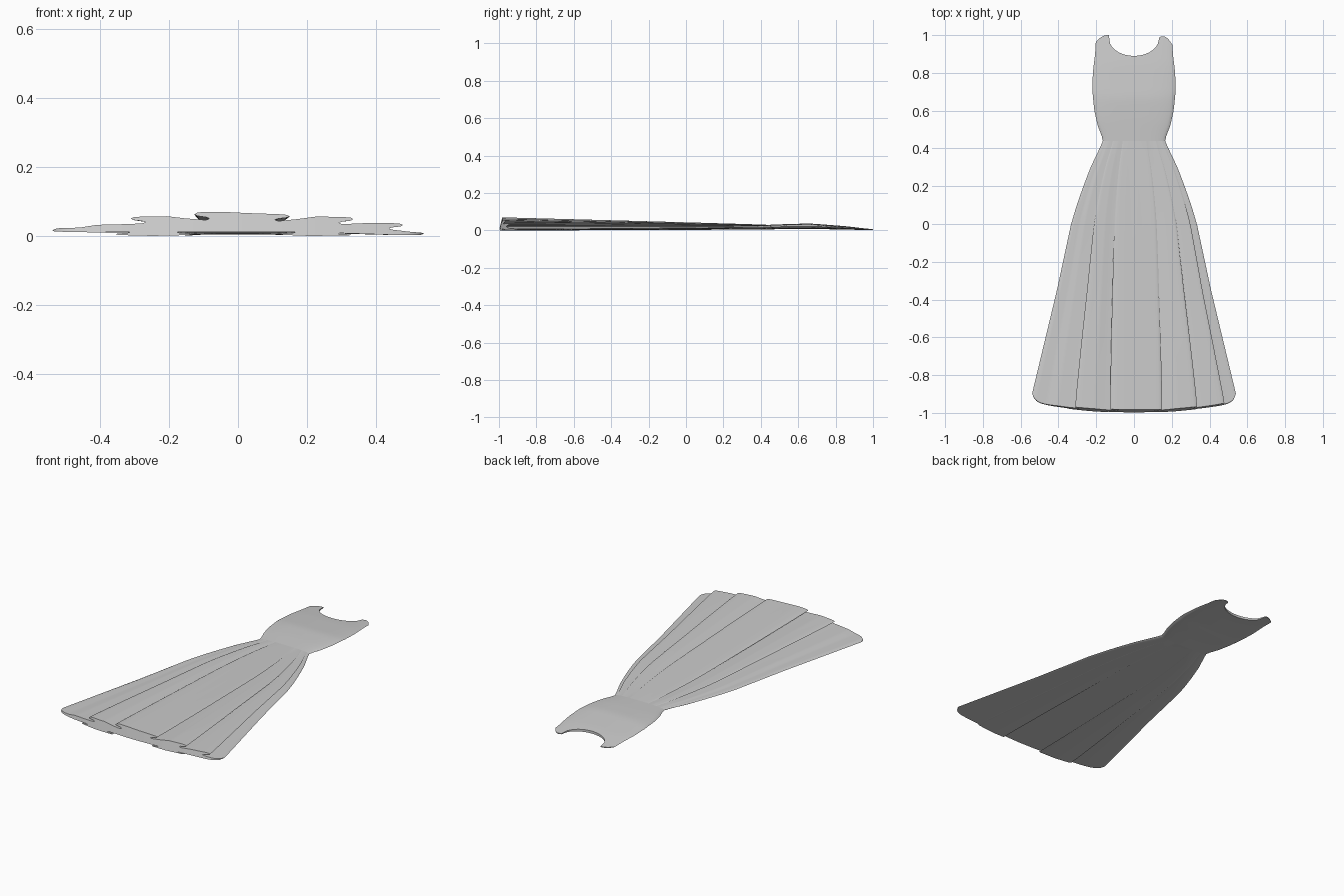
import bpy
import bmesh
from math import ceil, sqrt
from mathutils import Vector
from mathutils.geometry import delaunay_2d_cdt

cube = bpy.data.objects.get("Cube")
if cube:
    bpy.data.objects.remove(cube, do_unlink=True)

fabric = bpy.data.materials.new("grey fabric")
fabric.use_nodes = True
GREY = (0.6, 0.6, 0.6, 1)
fabric.diffuse_color = GREY
fabric.node_tree.nodes["Principled BSDF"].inputs["Base Color"].default_value = GREY

WAIST, HEM_HALF = 0.44, 0.54
OUTLINE = [(-1, 0.56), (-0.9, 0.54), (-0.35, 0.408), (0, 0.333), (0.1, 0.303),
           (0.2, 0.268), (0.3, 0.23), (0.4, 0.182), (0.44, 0.165), (0.47, 0.172),
           (0.52, 0.192), (0.6, 0.21), (0.7, 0.22), (0.8, 0.218), (0.9, 0.206), (1, 0.2)]
MIDDLE = [(0.44, 0.018), (0.55, 0.021), (0.68, 0.022), (0.85, 0.014), (1, 0.004)]
DEPTH = [(0.44, 0.012), (0.65, 0.015), (0.85, 0.009), (1, 0.003)]


def sample(table, y):
    """Linear interpolation in a table of (y, value)."""
    y = max(table[0][0], min(table[-1][0], y))
    for (a, p), (b, q) in zip(table, table[1:]):
        if y <= b:
            return p + (q - p) * (y - a) / (b - a)


def lens(u, y, side):
    """Height of the flattened body at fraction u of the half width."""
    bulge = sqrt(max(0, 1 - abs(u) ** 3))
    return sample(MIDDLE, y) + side * sample(DEPTH, y) * bulge


def finish(bm, name):
    bmesh.ops.remove_doubles(bm, verts=bm.verts, dist=0.00001)
    bmesh.ops.recalc_face_normals(bm, faces=bm.faces)
    mesh = bpy.data.meshes.new(name)
    bm.to_mesh(mesh)
    bm.free()
    mesh.materials.append(fabric)
    obj = bpy.data.objects.new(name, mesh)
    bpy.context.collection.objects.link(obj)
    bpy.ops.object.select_all(action="DESELECT")
    obj.select_set(True)
    bpy.context.view_layer.objects.active = obj
    bpy.ops.object.shade_smooth_by_angle(angle=1)


def fold(x, outer, inner, side):
    """Rounded pleat edge tucking back under itself, from outer to inner height."""
    gap = outer - inner
    shape = [(-0.03, 0), (-0.007, 0.1), (0, 0.3), (-0.007, 0.5),
             (-0.032, 0.65), (-0.042, 0.82), (-0.032, 1)]
    pts = [(x + side * dx, outer - gap * dz) for dx, dz in shape]
    return pts if side > 0 else pts[::-1]


def refine(points, step=0.012):
    """Split long spans of an open line into short ones."""
    out = []
    for (xa, za), (xb, zb) in zip(points, points[1:]):
        n = ceil(abs(xb - xa) / step) or 1
        out += [(xa + (xb - xa) * k / n, za + (zb - za) * k / n) for k in range(n)]
    return out + [points[-1]]


# Hem cross-section, front layer: overlapping pleats stepping up to the centre
front = [(-0.54, 0.016), (-0.52, 0.022), (-0.45, 0.024), (-0.4, 0.032), (-0.32, 0.034)]
front += fold(-0.303, 0.056, 0.036, -1)
front += [(-0.2, 0.057), (-0.15, 0.051)]
front += fold(-0.122, 0.07, 0.046, -1)
front += [(-0.05, 0.07), (0.03, 0.066)]
front += fold(0.145, 0.063, 0.043, 1)
front += [(0.17, 0.049), (0.22, 0.056)]
front += fold(0.326, 0.055, 0.034, 1)
front += [(0.36, 0.037)]
front += fold(0.47, 0.037, 0.018, 1)
front += [(0.49, 0.012), (0.53, 0.009), (0.54, 0.006)]

# Back layer: two low panels either side of a recessed centre
back = [(-0.53, 0.013), (-0.5, 0.012), (-0.4, 0.01)]
back += fold(-0.345, 0.002, 0.012, -1)
back += [(-0.24, 0)]
back += fold(-0.13, 0.002, 0.012, 1)
back += [(0, 0.011)]
back += fold(0.12, 0.002, 0.012, -1)
back += [(0.2, 0)]
back += fold(0.32, 0.001, 0.008, 1)
back += [(0.38, 0.005), (0.46, 0.002), (0.52, 0.002)]
section = [(x, z, 1) for x, z in refine(front)]
section += [(x, z, -1) for x, z in refine(back)[::-1]]

# Skirt: pleats open out from the flat waist to the hem
bm = bmesh.new()
rings = []
STEPS = 36
for i in range(STEPS + 1):
    s = i / STEPS
    ring = []
    for x, z, side in section:
        t = x / HEM_HALF
        hem_y = -1 + 0.25 * z + 0.055 * t * t + 0.045 * abs(t) ** 24
        y = WAIST + (hem_y - WAIST) * s
        power = 0.68 + 0.32 * s
        u = abs(t) ** power * (1 if t > 0 else -1)
        base = 0.012 + 0.055 * (1 - t * t) if side > 0 else 0.006
        height = lens(u, WAIST, side) * (1 - s) + base * s + (z - base) * sqrt(s)
        ring.append(bm.verts.new((u * sample(OUTLINE, y), y, height)))
    rings.append(ring)
for a, b in zip(rings, rings[1:]):
    for k in range(len(section)):
        n = (k + 1) % len(section)
        bm.faces.new((a[k], a[n], b[n], b[k]))

# Hem edge closing the front layer to the back layer in upright strips
count = len(section)
flat = [Vector((4 * x, z)) for x, z, side in section]
border = [(k, (k + 1) % count) for k in range(count)]
result = delaunay_2d_cdt(flat, border, [], 1, 0.000001)
tris, origins = result[2], result[3]
for tri in tris:
    corners = [rings[-1][origins[k][0]] for k in tri]
    bm.faces.new(corners)
finish(bm, "pleated_skirt")


# Bodice: two layers joined at the sides, shoulders and scooped neckline
def top_edge(u):
    a = abs(u)
    if a < 0.66:
        return 0.987 - 0.097 * sqrt(1 - (a / 0.66) ** 2)
    if u > 0:
        return 0.994 - 0.045 * ((a - 0.76) / 0.24) ** 2
    return 1 - 0.035 * ((a - 0.7) / 0.3) ** 2


bm = bmesh.new()
COLS, ROWS = 48, 20
grids = []
for side in (1, -1):
    grid = []
    for i in range(COLS + 1):
        u = -1 + 2 * i / COLS
        column = []
        for j in range(ROWS + 1):
            y = WAIST + (top_edge(u) - WAIST) * j / ROWS
            z = lens(u, y, side)
            column.append(bm.verts.new((u * sample(OUTLINE, y), y, z)))
        grid.append(column)
    for a, b in zip(grid, grid[1:]):
        for j in range(ROWS):
            bm.faces.new((a[j], b[j], b[j + 1], a[j + 1]))
    grids.append(grid)
upper, lower = grids
for i in range(COLS):
    bm.faces.new((upper[i][-1], upper[i + 1][-1], lower[i + 1][-1], lower[i][-1]))
finish(bm, "bodice")
